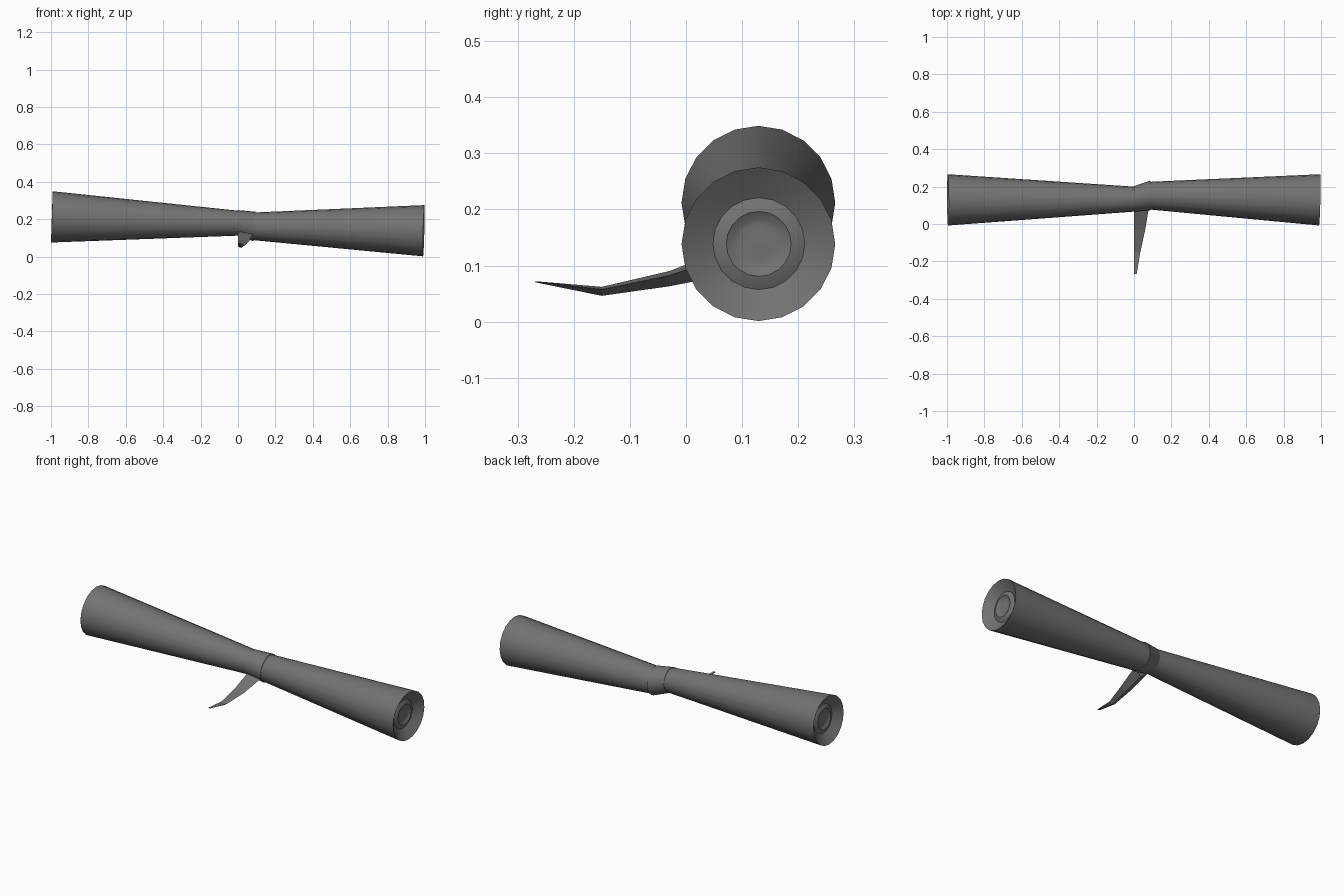
import bpy, bmesh, math
from mathutils import Vector

if "Cube" in bpy.data.objects:
    bpy.data.objects.remove(bpy.data.objects["Cube"])

SIDES = 20
GREY = bpy.data.materials.new("dark_grey")
GREY.diffuse_color = (0.17, 0.17, 0.17, 1)
GREY.use_nodes = True
GREY.node_tree.nodes["Principled BSDF"].inputs["Base Color"].default_value = GREY.diffuse_color


def finish(name, bm, smooth=True):
    bmesh.ops.recalc_face_normals(bm, faces=bm.faces)
    mesh = bpy.data.meshes.new(name)
    bm.to_mesh(mesh)
    bm.free()
    mesh.materials.append(GREY)
    ob = bpy.data.objects.new(name, mesh)
    bpy.context.collection.objects.link(ob)
    if smooth:
        bpy.ops.object.select_all(action='DESELECT')
        ob.select_set(True)
        bpy.context.view_layer.objects.active = ob
        bpy.ops.object.shade_smooth_by_angle(angle=math.radians(50))
    return ob


def loft(name, sections, smooth=True):
    """Skin a list of point loops and cap both ends."""
    bm = bmesh.new()
    loops = [[bm.verts.new(p) for p in s] for s in sections]
    n = len(loops[0])
    for a, b in zip(loops, loops[1:]):
        for i in range(n):
            j = (i + 1) % n
            bm.faces.new((a[i], a[j], b[j], b[i]))
    bm.faces.new(loops[0])
    bm.faces.new(loops[-1])
    return finish(name, bm, smooth)


def ring(center, axis, r):
    side = Vector((0, 1, 0))
    side = (side - axis * side.dot(axis)).normalized()
    up = axis.cross(side).normalized()
    return [center + r * (up * math.cos(t) + side * math.sin(t))
            for t in (2 * math.pi * i / SIDES for i in range(SIDES))]


def cone(name, waist, end, r_waist, r_end):
    waist, end = Vector(waist), Vector(end)
    axis = (end - waist).normalized()
    # outer wall, rim, then a shallow dish with a raised ring (depth, radius)
    dish = [(0.022, 0.105), (0.036, 0.082), (0.03, 0.07),
            (0.026, 0.058), (0.034, 0.045), (0.036, 0.034), (0.034, 0.015)]
    rings = [ring(waist, axis, r_waist), ring(end, axis, r_end)]
    rings += [ring(end - axis * d, axis, r) for d, r in dish]
    return loft(name, rings)


# two flared halves
cone("left_flare", (0.01, 0.133, 0.178), (-0.995, 0.129, 0.212), 0.066, 0.137)
cone("right_flare", (0.07, 0.152, 0.162), (0.993, 0.129, 0.138), 0.073, 0.137)

# waist collar, slightly flared and skewed
collar = [ring(Vector((0.0, 0.133, 0.179)), Vector((1, 0, -0.03)).normalized(), 0.069),
          ring(Vector((0.088, 0.153, 0.161)), Vector((1, 0.03, -0.08)).normalized(), 0.079)]
loft("waist_collar", collar)

# tapering spike: y, width, top, middle, bottom
spike = [(0.10, 0.082, 0.14, 0.115, 0.088),
         (-0.03, 0.06, 0.09, 0.077, 0.063),
         (-0.15, 0.034, 0.062, 0.054, 0.046),
         (-0.268, 0.014, 0.072, 0.071, 0.07)]
loft("front_spike", [[(0, y, t), (w, y, m + (t - m) * 0.4), (w * 0.5, y, b), (0, y, m)]
                     for y, w, t, m, b in spike], smooth=False)
